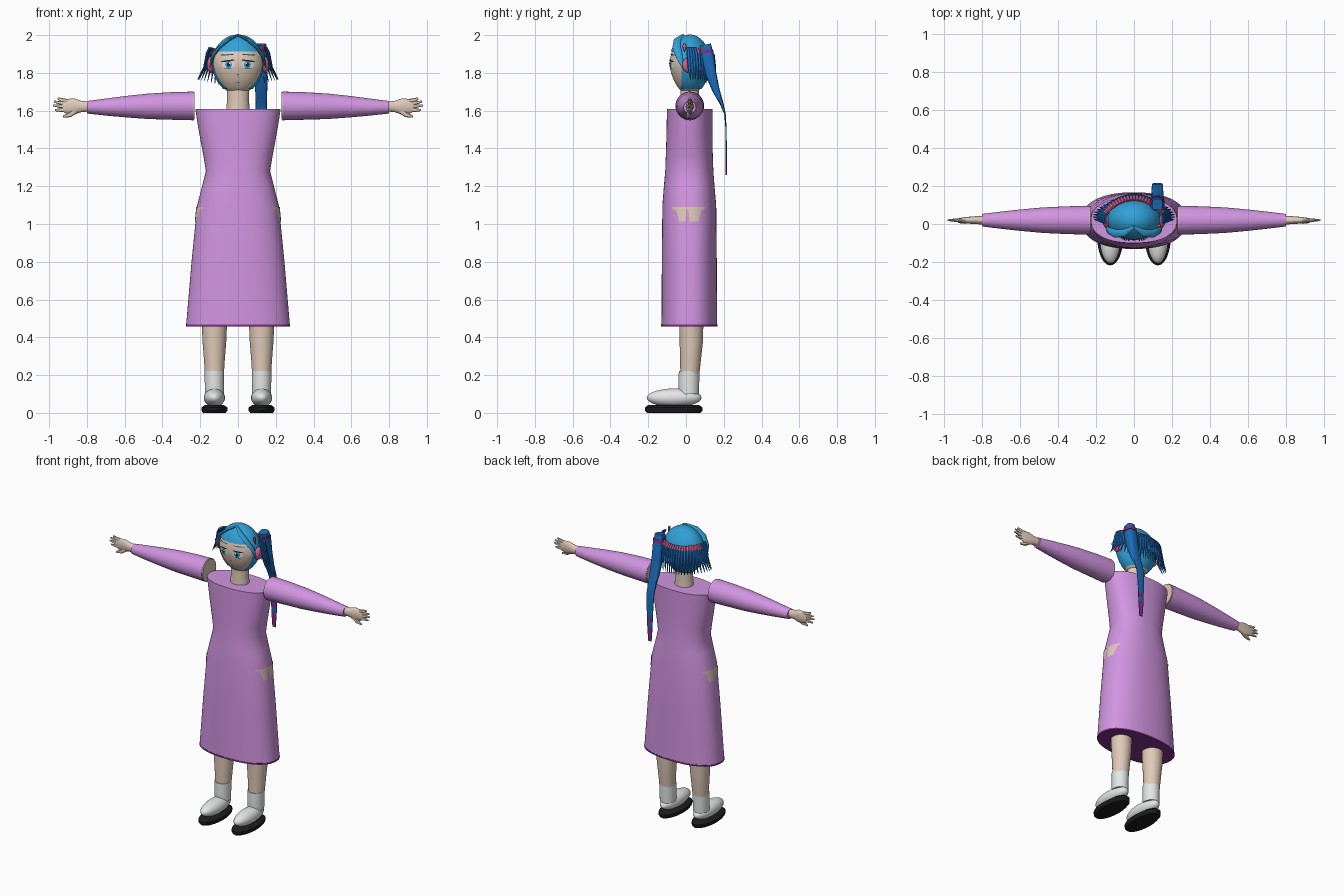
import bpy, bmesh, math
from mathutils import Vector

if "Cube" in bpy.data.objects:
    bpy.data.objects.remove(bpy.data.objects["Cube"], do_unlink=True)


def material(name, r, g, b):
    m = bpy.data.materials.new(name)
    m.use_nodes = True
    m.diffuse_color = (r, g, b, 1)
    node = next(n for n in m.node_tree.nodes if n.type == "BSDF_PRINCIPLED")
    node.inputs["Base Color"].default_value = (r, g, b, 1)
    return m


SKIN = material("skin", .74, .59, .48)
LILAC = material("lilac cloth", .64, .30, .75)
CAP = material("light blue hair", .03, .36, .68)
STRAND = material("deep blue hair", .012, .15, .5)
PINK = material("pink", .72, .12, .28)
WHITE = material("white", .82, .84, .84)
BLACK = material("black", .012, .012, .015)
PLUM = material("plum", .22, .03, .24)


def make(name, bm, *mats, rule=None, angle=40):
    """Turn a bmesh into a shaded object, colouring faces by an optional rule."""
    bmesh.ops.recalc_face_normals(bm, faces=bm.faces)
    for f in bm.faces:
        f.smooth = True
        if rule:
            f.material_index = rule(f.calc_center_median())
    me = bpy.data.meshes.new(name)
    bm.to_mesh(me)
    bm.free()
    me.set_sharp_from_angle(angle=math.radians(angle))
    for m in mats:
        me.materials.append(m)
    ob = bpy.data.objects.new(name, me)
    bpy.context.scene.collection.objects.link(ob)
    return ob


def ring(c, u, v, ru, rv, n=32, p=2.0):
    """Superellipse section around c in the plane of u and v."""
    out = []
    for i in range(n):
        a = math.tau * i / n
        s, t = math.cos(a), math.sin(a)
        out.append(Vector(c) + u * ru * math.copysign(abs(s) ** (2 / p), s)
                   + v * rv * math.copysign(abs(t) ** (2 / p), t))
    return out


def loft(bm, rings):
    rows = [[bm.verts.new(co) for co in r] for r in rings]
    n = len(rows[0])
    for a, b in zip(rows, rows[1:]):
        for i in range(n):
            bm.faces.new((a[i], a[(i + 1) % n], b[(i + 1) % n], b[i]))
    bm.faces.new(rows[0])
    bm.faces.new(rows[-1])
    return bm


X, Y, Z = Vector((1, 0, 0)), Vector((0, 1, 0)), Vector((0, 0, 1))


def stack(name, rows, *mats, n=32, p=2.0, rule=None):
    """Upright loft from rows of (z, x, y, half width, half depth)."""
    bm = loft(bmesh.new(), [ring((x, y, z), X, Y, a, b, n, p) for z, x, y, a, b in rows])
    return make(name, bm, *mats, rule=rule)


def tube(bm, pts, widths, depths, side, n=8, p=2.0):
    """Tapered strand along pts; widths run along the side direction."""
    pts = [Vector(q) for q in pts]
    rings = []
    for i, q in enumerate(pts):
        t = (pts[min(i + 1, len(pts) - 1)] - pts[max(i - 1, 0)]).normalized()
        s = (side - t * side.dot(t)).normalized()
        rings.append(ring(q, s, t.cross(s), widths[i], depths[i], n, p))
    return loft(bm, rings)


def ball(name, c, r, mat, n=28):
    bm = bmesh.new()
    bmesh.ops.create_uvsphere(bm, u_segments=n, v_segments=n // 2, radius=1)
    for v in bm.verts:
        v.co = Vector((c[i] + r[i] * v.co[i] for i in range(3)))
    return make(name, bm, mat)


# Dress: rows of height, half width, front y, back y
DRESS = [(.46, .275, -.13, .165), (.8, .246, -.128, .163), (1.1, .216, -.125, .16),
         (1.2, .19, -.117, .151), (1.28, .17, -.11, .145), (1.36, .183, -.107, .142),
         (1.45, .20, -.104, .14), (1.55, .217, -.102, .14), (1.61, .226, -.10, .14)]
stack("dress", [(z, 0, (f + b) / 2, w, (b - f) / 2) for z, w, f, b in DRESS], LILAC, n=64, p=2.3)
stack("hem", [(.458, 0, .0175, .276, .149), (.468, 0, .0175, .276, .149)], PLUM, n=64, p=2.3)


def dress_x(y, z):
    for a, b in zip(DRESS, DRESS[1:]):
        if a[0] <= z <= b[0]:
            k = (z - a[0]) / (b[0] - a[0])
            w, f, e = (a[i] + (b[i] - a[i]) * k for i in (1, 2, 3))
            t = abs(y - (f + e) / 2) / ((e - f) / 2)
            return w * (1 - t ** 2.3) ** (1 / 2.3)


# Bare hip patches: top y range, bottom y range, bottom z, top z
PATCHES = [(-.075, .10, -.07, .095, 1.077, 1.09),
           (-.055, .004, -.035, -.005, 1.012, 1.08), (.012, .085, .02, .065, 1.012, 1.08)]
for s, label in ((1, "left"), (-1, "right")):
    bm = bmesh.new()
    for t0, t1, b0, b1, z0, z1 in PATCHES:
        grid = []
        for j in range(4):
            k, z = j / 3, z0 + (z1 - z0) * j / 3
            lo, hi = b0 + (t0 - b0) * k, b1 + (t1 - b1) * k
            ys = [lo + (hi - lo) * i / 8 for i in range(9)]
            grid.append([bm.verts.new((s * (dress_x(y, z) + .004), y, z)) for y in ys])
        for a, b in zip(grid, grid[1:]):
            for i in range(8):
                q = (a[i], a[i + 1], b[i + 1], b[i])
                bm.faces.new(q if s > 0 else q[::-1])
    make(label + "_hip_patch", bm, SKIN)

    # Sleeve with bare shoulder end
    rows = [(.235, 1.625, .076), (.35, 1.625, .073), (.48, 1.623, .067), (.6, 1.621, .056),
            (.7, 1.619, .045), (.80, 1.618, .033)]
    bm = loft(bmesh.new(), [ring((s * x, .02, z), Y, Z, r, r) for x, z, r in rows])
    make(label + "_sleeve", bm, LILAC)
    bm = loft(bmesh.new(), [ring((s * x, .02, 1.625), Y, Z, .073, .073) for x in (.229, .24)])
    make(label + "_shoulder", bm, SKIN)

    # Hand
    bm = tube(bmesh.new(), [(s * x, .02, 1.622) for x in (.79, .83, .87, .905, .93)],
              [.026, .03, .043, .04, .026], [.022, .021, .018, .014, .009], Z, 16)
    for z0, x1, z1 in ((1.65, .955, 1.666), (1.635, .975, 1.648), (1.62, .98, 1.628), (1.604, .97, 1.603)):
        tube(bm, [(s * .9, .02, z0), (s * .94, .02, (z0 + z1) / 2), (s * x1, .02, z1)],
             [.011, .010, .005], [.010, .009, .004], Z)
    tube(bm, [(s * .85, .017, 1.605), (s * .89, .012, 1.578), (s * .925, .01, 1.568)],
         [.014, .013, .006], [.011, .011, .005], Z)
    make(label + "_hand", bm, SKIN)

    # Leg, sock, shoe and sole
    x = s * .125
    stack(label + "_leg", [(.2, x, .02, .05, .05), (.28, x, .024, .055, .055), (.38, x, .028, .063, .062),
                           (.48, x, .028, .067, .064)], SKIN)
    stack(label + "_sock", [(.1, x, .015, .05, .053), (.16, x, .015, .051, .055), (.222, x, .017, .052, .055)], WHITE)
    ball(label + "_shoe", (x, -.063, .08), (.056, .145, .049), WHITE)
    stack(label + "_sole", [(0, x, -.065, .06, .142), (.012, x, -.065, .069, .153), (.028, x, -.065, .069, .153),
                            (.042, x, -.065, .05, .135)], BLACK)
    ball(label + "_earmuff", (s * .145, .018, 1.842), (.02, .038, .042), PINK)

    # Front lock sweeping from the parting to the ear
    bm = tube(bmesh.new(), [(0, -.015, 2.0), (s * .05, -.045, 1.975), (s * .1, -.05, 1.935),
                            (s * .135, -.035, 1.885), (s * .147, -.02, 1.83)],
              [.008, .02, .022, .018, .004], [.006, .008, .009, .008, .003], Y)
    make(label + "_front_lock", bm, CAP)

# Head
HC, HR = Vector((0, .02, 1.842)), Vector((.135, .106, .158))


def narrow(t):
    return 1 + .14 * min(t, 0)


def head_bm(grow):
    bm = bmesh.new()
    bmesh.ops.create_uvsphere(bm, u_segments=48, v_segments=28, radius=1)
    for v in bm.verts:
        k = narrow(v.co.z)
        v.co = HC + Vector((v.co.x * (HR.x + grow) * k, v.co.y * (HR.y + grow) * k, v.co.z * (HR.z + grow * .5)))
    return bm


make("head", head_bm(0), SKIN)
stack("neck", [(1.59, 0, .02, .063, .055), (1.66, 0, .02, .058, .05), (1.73, 0, .02, .06, .05)], SKIN)

# Hair cap with the face opening cut out
bm = head_bm(.006)
for co, no in (((0, 0, 1.912), Z), ((0, -.025, 0), Y), ((0, 0, 1.715), Z)):
    bmesh.ops.bisect_plane(bm, geom=bm.verts[:] + bm.edges[:] + bm.faces[:], plane_co=co, plane_no=no)
mid = [(f, f.calc_center_median()) for f in bm.faces]
bmesh.ops.delete(bm, geom=[f for f, c in mid if c.z < 1.715 or (c.z < 1.912 and c.y < -.025)], context="FACES")
make("hair_cap", bm, CAP)


def face_y(x, z):
    t = (z - HC.z) / HR.z
    k = narrow(t)
    return HC.y - HR.y * k * math.sqrt(max(0, 1 - t * t - (x / (HR.x * k)) ** 2))


def plate(bm, cx, cz, rx, rz, lift, tilt=0):
    """Oval plate lying on the face."""
    def on_face(dx, dz):
        x, z = cx + dx, cz + dz + tilt * dx
        return bm.verts.new((x, face_y(x, z) - lift, z))
    hub = on_face(0, 0)
    rim = [on_face(rx * math.cos(math.tau * i / 20), rz * math.sin(math.tau * i / 20)) for i in range(20)]
    for i in range(20):
        bm.faces.new((hub, rim[i], rim[(i + 1) % 20]))


# Eyes, lashes, brows, nose and mouth
FACE = [("eye_whites", WHITE, .052, 1.843, .032, .021, .003, 0), ("irises", CAP, .05, 1.844, .018, .02, .005, 0),
        ("pupils", BLACK, .05, 1.844, .008, .011, .007, 0), ("eye_glints", WHITE, .044, 1.851, .004, .005, .0085, 0),
        ("lashes", BLACK, .054, 1.864, .036, .004, .006, -.12), ("lower_lashes", BLACK, .053, 1.822, .02, .002, .005, .05),
        ("brows", STRAND, .056, 1.896, .036, .003, .004, -.05)]
for name, mat, x, z, rx, rz, lift, tilt in FACE:
    bm = bmesh.new()
    for s in (1, -1):
        plate(bm, s * x, z, rx, rz, lift, s * tilt)
    make(name, bm, mat)
for name, z, rx, rz in (("nose", 1.79, .005, .003), ("mouth", 1.748, .012, .002)):
    bm = bmesh.new()
    plate(bm, 0, z, rx, rz, .003)
    make(name, bm, PLUM)

# Fringe of strands around the back of the head, tied with a pink band
bm = bmesh.new()
COUNT = 31
for i in range(COUNT):
    a = math.radians(-8 + 196 * i / (COUNT - 1))
    c, s = math.cos(a), math.sin(a)
    flare = abs(c) ** 3
    path = [(c * (.125 + .025 * flare), .025 + s * .10, 1.915 + .02 * flare),
            (c * (.145 + .02 * flare), .03 + s * .117, 1.895 + .01 * flare),
            (c * (.15 + .03 * flare), .035 + s * .12, 1.83),
            (c * (.145 + .07 * flare), .04 + s * .115, 1.73 + .035 * flare)]
    tube(bm, path, [.009, .011, .010, .002], [.006, .006, .005, .001], Vector((-s, c, 0)), 6)
make("back_strands", bm, STRAND, PINK, rule=lambda c: int(c.z > 1.907 and c.y > .06))

# Side ponytail: y, z, half width, half depth, ending in a flat ribbon
TAIL = [(.102, 1.95, .028, .03), (.115, 1.88, .034, .035), (.13, 1.8, .034, .03), (.158, 1.71, .032, .02),
        (.188, 1.64, .03, .01), (.207, 1.58, .029, .004), (.212, 1.5, .026, .003), (.213, 1.42, .022, .003),
        (.213, 1.39, .021, .003), (.213, 1.36, .02, .003), (.213, 1.33, .018, .003), (.213, 1.26, .012, .003)]
bm = tube(bmesh.new(), [(.123, y, z) for y, z, w, d in TAIL], [t[2] for t in TAIL], [t[3] for t in TAIL], X, 16, 3.5)
make("ponytail", bm, STRAND, PLUM, rule=lambda c: int(c.z < 1.36 or 1.39 < c.z < 1.42))
stack("ponytail_tie", [(1.905, .123, .11, .037, .037), (1.925, .123, .107, .036, .036)], PLUM, p=3)

# Red-pink hair clip above the left ear
bm = tube(bmesh.new(), [(.13, -.008, 1.955), (.132, -.008, 1.942), (.138, -.008, 1.91)],
          [.007, .011, .002], [.008, .008, .002], Y)
make("hair_clip", bm, PINK)
